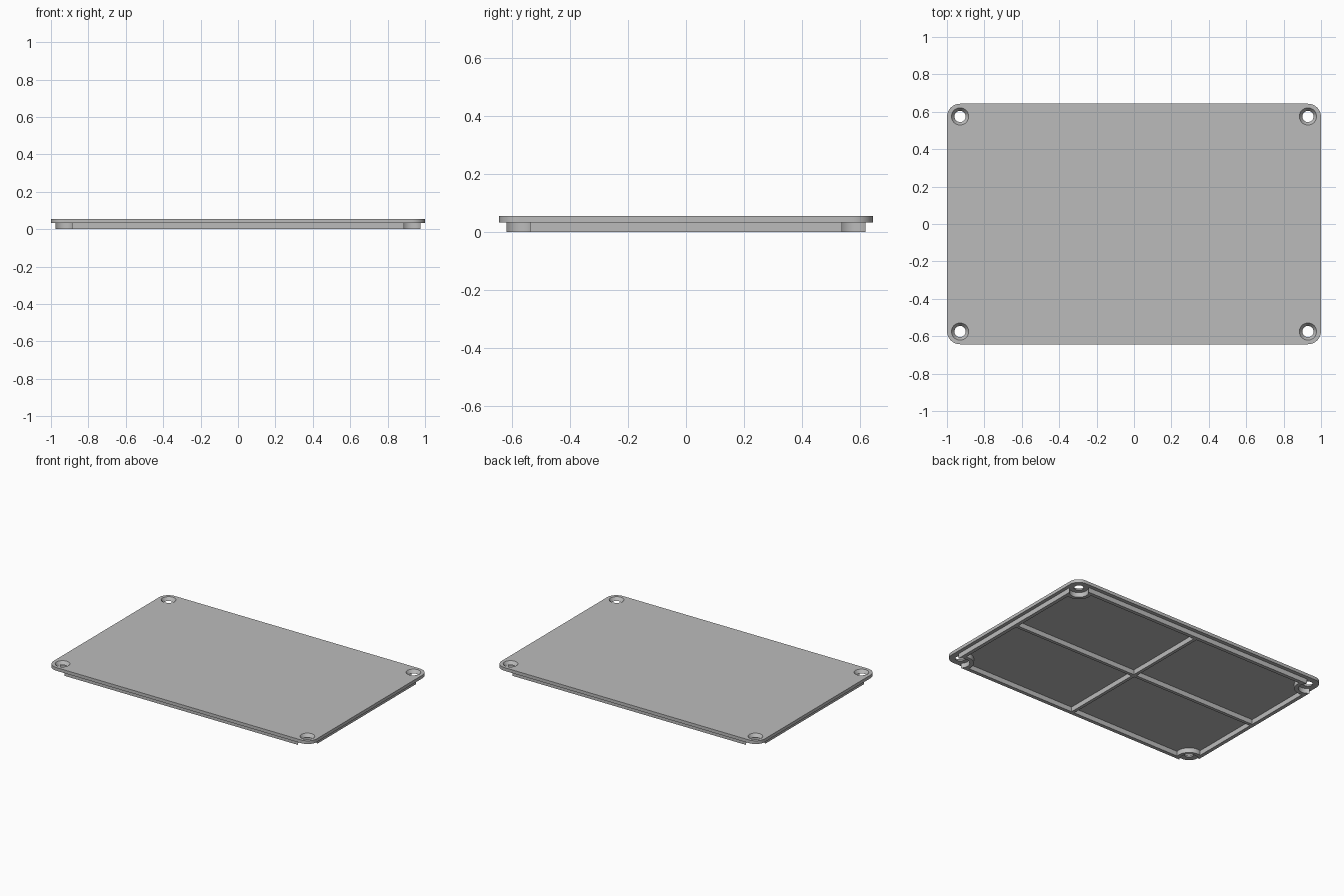
import bpy, bmesh
from math import sin, cos, pi, sqrt, atan2

cube = bpy.data.objects.get("Cube")
if cube:
    bpy.data.objects.remove(cube, do_unlink=True)

HALF_X, HALF_Y = 1.0, 0.643      # cover plate
HOLE_X, HOLE_Y = 0.93, 0.575     # screw centres
LIP_X, LIP_Y = 0.976, 0.617      # outer face of the lip
WALL = 0.025
Z_MID, Z_TOP = 0.033, 0.055
CORNERS = [(1, 1), (-1, 1), (-1, -1), (1, -1)]

grey = bpy.data.materials.new("plain grey")
grey.use_nodes = True
grey.diffuse_color = (0.5, 0.5, 0.5, 1)
grey.node_tree.nodes["Principled BSDF"].inputs["Base Color"].default_value = (0.5, 0.5, 0.5, 1)


def finish(name, bm):
    bmesh.ops.recalc_face_normals(bm, faces=bm.faces)
    mesh = bpy.data.meshes.new(name)
    bm.to_mesh(mesh)
    bm.free()
    mesh.materials.append(grey)
    obj = bpy.data.objects.new(name, mesh)
    bpy.context.collection.objects.link(obj)
    bpy.ops.object.select_all(action='DESELECT')
    obj.select_set(True)
    bpy.context.view_layer.objects.active = obj
    bpy.ops.object.shade_smooth_by_angle(angle=pi / 6)
    return obj


def arc(cx, cy, r, a0, a1, n):
    return [(cx + r * cos(a0 + (a1 - a0) * i / n), cy + r * sin(a0 + (a1 - a0) * i / n))
            for i in range(n + 1)]


def ring(bm, points, z):
    return [bm.verts.new((x, y, z)) for x, y in points]


def bridge(bm, a, b):
    for i in range(len(a)):
        j = (i + 1) % len(a)
        bm.faces.new((a[i], a[j], b[j], b[i]))


def around(corner):
    # Repeat one corner's points on all four corners, keeping the loop direction
    loop = []
    for sx, sy in CORNERS:
        pts = [(x * sx, y * sy) for x, y in corner]
        loop += pts if sx * sy > 0 else pts[::-1]
    return loop


# Cover plate with rounded corners and countersunk screw holes
bm = bmesh.new()
radius = HALF_X - HOLE_X
outline = around(arc(HOLE_X, HALF_Y - radius, radius, 0, pi / 2, 10))
low, high = ring(bm, outline, Z_MID), ring(bm, outline, Z_TOP)
bridge(bm, low, high)
for sx, sy in CORNERS:
    hole = [arc(sx * HOLE_X, sy * HOLE_Y, r, 0, 2 * pi, 32)[:-1] for r in (0.03, 0.046)]
    bridge(bm, ring(bm, hole[0], Z_MID), ring(bm, hole[1], Z_TOP))
for z in (Z_MID, Z_TOP):
    rim = [e for e in bm.edges if all(abs(v.co.z - z) < 1e-5 for v in e.verts)]
    bmesh.ops.triangle_fill(bm, use_beauty=True, use_dissolve=False, edges=rim)
finish("cover_plate", bm)


# Lip under the plate, curving inward around each screw hole
def lip_loop(half_x, half_y, r):
    dx, dy = half_x - HOLE_X, half_y - HOLE_Y
    start = atan2(-sqrt(r * r - dx * dx), dx)
    end = atan2(dy, -sqrt(r * r - dy * dy))
    return around(arc(HOLE_X, HOLE_Y, r, start, end - 2 * pi, 20))


bm = bmesh.new()
outer = lip_loop(LIP_X, LIP_Y, 0.06)
inner = lip_loop(LIP_X - WALL, LIP_Y - WALL, 0.06 + WALL)
loops = [ring(bm, outer, 0), ring(bm, outer, Z_MID), ring(bm, inner, Z_MID), ring(bm, inner, 0)]
for i in range(4):
    bridge(bm, loops[i], loops[(i + 1) % 4])
finish("lip", bm)

# Crossed stiffening ribs
for name, half_x, half_y in (("long_rib", LIP_X - WALL, 0.011), ("short_rib", 0.011, LIP_Y - WALL)):
    bm = bmesh.new()
    bmesh.ops.create_cube(bm, size=1)
    for v in bm.verts:
        v.co = (v.co.x * 2 * half_x, v.co.y * 2 * half_y, (v.co.z + 0.5) * Z_MID)
    finish(name, bm)
